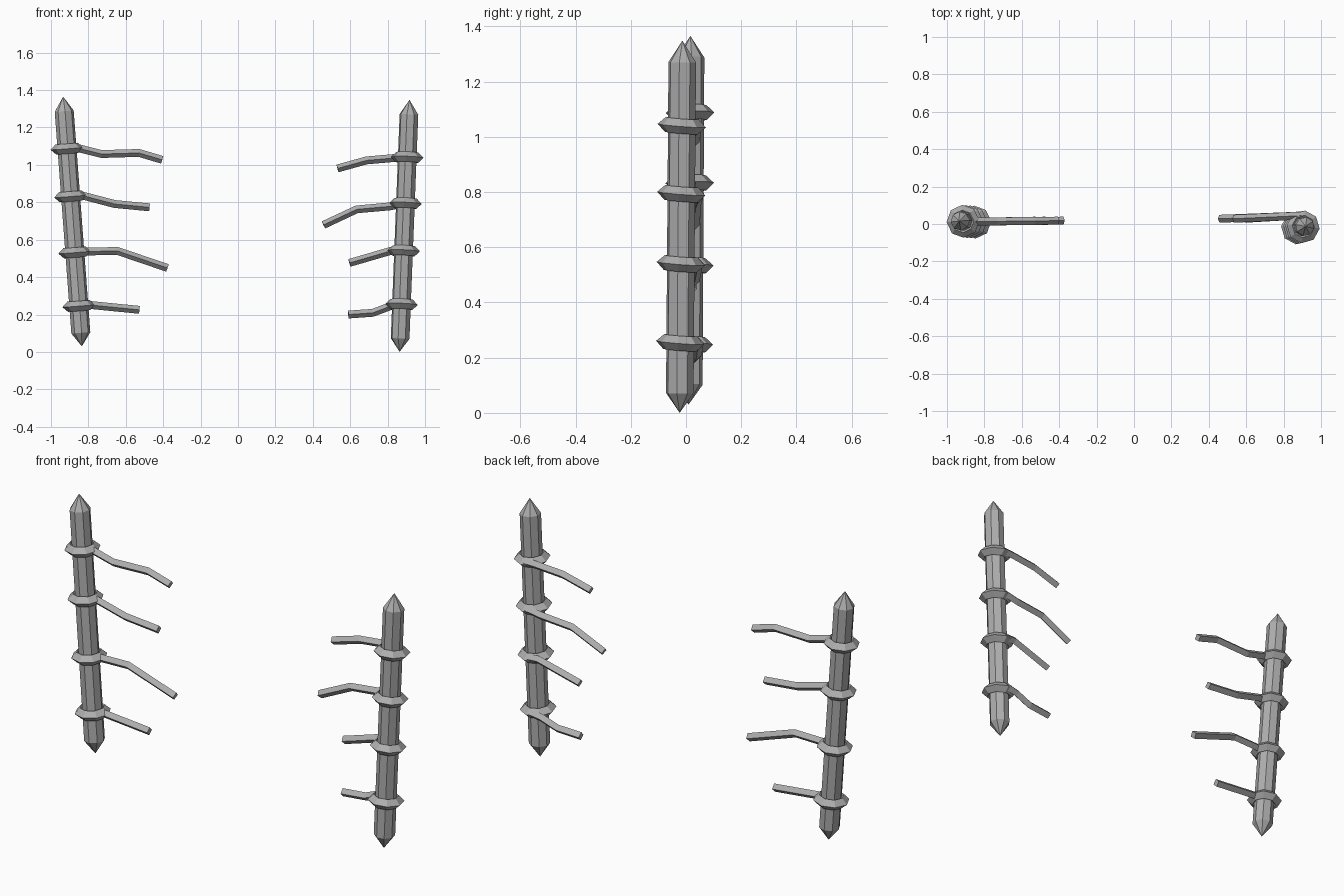
import bpy, bmesh
from math import sin, cos, tau, radians
from mathutils import Vector

default = bpy.data.objects.get("Cube")
if default:
    bpy.data.objects.remove(default, do_unlink=True)

grey = bpy.data.materials.new("weathered_grey")
grey.use_nodes = True
colour = (0.42, 0.42, 0.42, 1)
grey.diffuse_color = colour
grey.node_tree.nodes["Principled BSDF"].inputs["Base Color"].default_value = colour


def basis(axis, hint=Vector((1, 0, 0))):
    # Two directions across the axis
    w = axis.normalized()
    u = (hint - w * hint.dot(w)).normalized()
    return u, w.cross(u)


def loop(bm, centre, u, v, radius, sides, phase=0):
    return [bm.verts.new(centre + radius * (u * cos(phase + tau * i / sides)
                                            + v * sin(phase + tau * i / sides)))
            for i in range(sides)]


def bridge(bm, a, b):
    for i in range(len(a)):
        j = (i + 1) % len(a)
        bm.faces.new((a[i], a[j], b[j], b[i]))


def finish(bm, name):
    bmesh.ops.recalc_face_normals(bm, faces=bm.faces)
    mesh = bpy.data.meshes.new(name)
    bm.to_mesh(mesh)
    bm.free()
    mesh.materials.append(grey)
    bpy.context.collection.objects.link(bpy.data.objects.new(name, mesh))


def post(name, bottom, top, phase):
    # Octagonal stake pointed at both ends
    bm = bmesh.new()
    w = (top - bottom).normalized()
    u, v = basis(w)
    low = loop(bm, bottom + w * 0.072, u, v, 0.051, 8, phase)
    high = loop(bm, top - w * 0.078, u, v, 0.051, 8, phase)
    bridge(bm, low, high)
    for ends, tip in ((low, bottom), (high, top)):
        point = bm.verts.new(tip)
        for i in range(8):
            bm.faces.new((ends[i], ends[(i + 1) % 8], point))
    finish(bm, name)


def collar(name, centre, axis, phase):
    # Octagonal ring with a diamond section
    bm = bmesh.new()
    u, v = basis(axis)
    w = axis.normalized()
    rings = [loop(bm, centre + w * h, u, v, r, 8, phase)
             for r, h in ((0.088, 0), (0.06, 0.027), (0.035, 0), (0.06, -0.027))]
    for k in range(4):
        bridge(bm, rings[k], rings[(k + 1) % 4])
    finish(bm, name)


def branch(name, points):
    # Thin square bar set on edge, following a bent path
    bm = bmesh.new()
    rings = []
    for i, p in enumerate(points):
        tangent = points[min(i + 1, len(points) - 1)] - points[max(i - 1, 0)]
        u, v = basis(tangent, Vector((0, 1, 0)))
        rings.append(loop(bm, p, u, v, 0.021, 4))
    for a, b in zip(rings, rings[1:]):
        bridge(bm, a, b)
    bm.faces.new(rings[0])
    bm.faces.new(rings[-1])
    finish(bm, name)


# Per side: post ends, collar tilt, branch depth at root and end, then
# collar heights with the branch path in x and z
sides = {
    "right": (Vector((-0.835, 0.009, 0.03)), Vector((-0.935, 0.016, 1.365)),
              -0.02, 0.012, 0.018, radians(5), [
        (0.246, [(-0.79, 0.251), (-0.527, 0.225)]),
        (0.532, [(-0.805, 0.537), (-0.645, 0.54), (-0.377, 0.449)]),
        (0.832, [(-0.847, 0.84), (-0.66, 0.791), (-0.473, 0.773)]),
        (1.087, [(-0.847, 1.088), (-0.73, 1.058), (-0.53, 1.064), (-0.405, 1.027)])]),
    "left": (Vector((0.864, -0.023, 0)), Vector((0.917, -0.013, 1.348)),
             0.07, 0.045, 0.028, radians(-12), [
        (0.254, [(0.81, 0.243), (0.72, 0.209), (0.59, 0.2)]),
        (0.54, [(0.826, 0.543), (0.596, 0.476)]),
        (0.794, [(0.81, 0.778), (0.634, 0.762), (0.457, 0.679)]),
        (1.04, [(0.837, 1.037), (0.687, 1.024), (0.532, 0.981)])]),
}

for side, (bottom, top, tilt, root_y, end_y, phase, tiers) in sides.items():
    post(side + "_post", bottom, top, phase)
    axis = (top - bottom).normalized()
    for n, (z, path) in enumerate(tiers, 1):
        centre = bottom.lerp(top, (z - bottom.z) / (top.z - bottom.z))
        collar(f"{side}_collar_{n}", centre, axis + Vector((0, tilt, 0)), phase / 2)
        # Root is buried in the collar
        path = [(centre.x, z)] + path
        span = path[-1][0] - path[0][0]
        branch(f"{side}_branch_{n}", [
            Vector((x, root_y + (end_y - root_y) * (x - path[0][0]) / span, h))
            for x, h in path])
